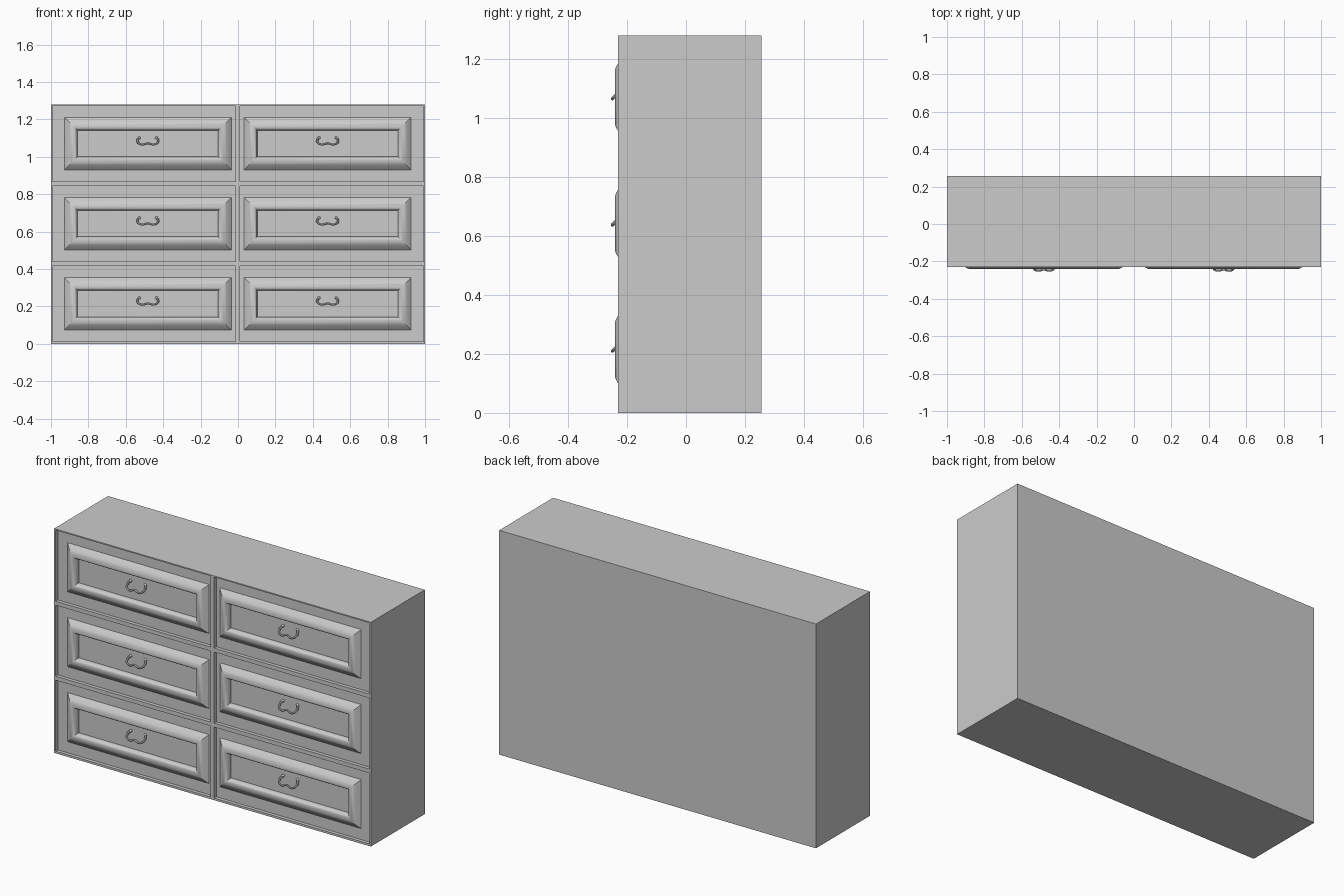
import bpy, bmesh
from mathutils import Vector

if "Cube" in bpy.data.objects:
    bpy.data.objects.remove(bpy.data.objects["Cube"], do_unlink=True)

grey = bpy.data.materials.new("light_grey")
grey.use_nodes = True
colour = (0.6, 0.6, 0.6, 1)
grey.diffuse_color = colour
grey.node_tree.nodes["Principled BSDF"].inputs["Base Color"].default_value = colour

FRONT, BACK, FLOOR, TOP = -0.23, 0.256, -0.21, 1.28
PITCH = 0.428
POCKETS_X = [(-0.991, -0.013), (0.011, 0.991)]
POCKETS_Z = [(0.012 + PITCH * r, 0.417 + PITCH * r) for r in range(3)]
CENTRES_X = [-0.482, 0.479]


def finish(bm, name):
    bmesh.ops.recalc_face_normals(bm, faces=bm.faces)
    mesh = bpy.data.meshes.new(name)
    bm.to_mesh(mesh)
    bm.free()
    mesh.materials.append(grey)
    obj = bpy.data.objects.new(name, mesh)
    bpy.context.collection.objects.link(obj)
    return obj


def smooth(obj):
    bpy.ops.object.select_all(action='DESELECT')
    obj.select_set(True)
    bpy.context.view_layer.objects.active = obj
    bpy.ops.object.shade_smooth_by_angle(angle=0.6)


# Cabinet: a box whose front is cut into a grid, with the drawer bays pushed in
def make_cabinet():
    bm = bmesh.new()
    bmesh.ops.create_cube(bm, size=1)
    bmesh.ops.scale(bm, vec=(2, BACK - FRONT, TOP), verts=bm.verts)
    bmesh.ops.translate(bm, vec=(0, (BACK + FRONT) / 2, TOP / 2), verts=bm.verts)
    for axis, spans in ((0, POCKETS_X), (2, POCKETS_Z)):
        for cut in (c for span in spans for c in span):
            point, normal = Vector(), Vector()
            point[axis], normal[axis] = cut, 1
            bmesh.ops.bisect_plane(bm, geom=bm.verts[:] + bm.edges[:] + bm.faces[:],
                                   plane_co=point, plane_no=normal)

    def in_bay(face):
        c = face.calc_center_median()
        return (face.normal.y < -0.9 and any(a < c.x < b for a, b in POCKETS_X)
                and any(a < c.z < b for a, b in POCKETS_Z))

    bm.normal_update()
    bays = [f for f in bm.faces if in_bay(f)]
    result = bmesh.ops.extrude_discrete_faces(bm, faces=bays)
    for face in result["faces"]:
        bmesh.ops.translate(bm, vec=(0, FLOOR - FRONT, 0), verts=face.verts)
    bmesh.ops.dissolve_limit(bm, angle_limit=0.01, verts=bm.verts, edges=bm.edges)
    finish(bm, "cabinet")


# Raised moulding: a rounded profile swept round a mitred rectangle
PROFILE = [(0, FLOOR), (0.012, -0.221), (0.026, -0.231), (0.038, -0.238),
           (0.049, -0.241), (0.058, -0.239), (0.065, -0.232), (0.069, -0.222), (0.07, FLOOR)]


def make_moulding(cx, cz, name):
    bm = bmesh.new()
    rings = []
    for inset, y in PROFILE:
        w, h = 0.446 - inset, 0.14 - inset
        rings.append([bm.verts.new((cx + sx * w, y, cz + sz * h))
                      for sx, sz in ((-1, -1), (1, -1), (1, 1), (-1, 1))])
    for a, b in zip(rings, rings[1:]):
        for i in range(4):
            j = (i + 1) % 4
            bm.faces.new((a[i], a[j], b[j], b[i]))
    bm.normal_update()
    smooth(finish(bm, name))


# Pull: a wavy tube leaning forward and down, with a small knob at each end
HALF_PATH = [(0.047, 0), (0.055, 0.012), (0.052, 0.026), (0.04, 0.034), (0.022, 0.035)]


def make_handle(cx, cz, name):
    path = HALF_PATH + [(0, 0.029)] + [(-x, t) for x, t in reversed(HALF_PATH)]
    curve = bpy.data.curves.new(name, 'CURVE')
    curve.dimensions = '3D'
    curve.bevel_depth = 0.006
    curve.bevel_resolution = 2
    curve.use_fill_caps = True
    spline = curve.splines.new('BEZIER')
    spline.bezier_points.add(len(path) - 1)
    for p, (x, t) in zip(spline.bezier_points, path):
        p.co = (cx + x, -0.214 - t, cz - t)
        p.handle_left_type = p.handle_right_type = 'AUTO'
    spline.resolution_u = 4
    temp = bpy.data.objects.new(name + "_path", curve)
    bpy.context.collection.objects.link(temp)
    bpy.context.view_layer.update()
    tube = temp.evaluated_get(bpy.context.evaluated_depsgraph_get()).to_mesh()
    bm = bmesh.new()
    bm.from_mesh(tube)
    bpy.data.objects.remove(temp, do_unlink=True)
    for side in (-1, 1):
        knob = bmesh.ops.create_uvsphere(bm, u_segments=10, v_segments=6, radius=0.008)
        bmesh.ops.translate(bm, vec=(cx + side * 0.046, -0.213, cz), verts=knob["verts"])
    smooth(finish(bm, name))


make_cabinet()
for row, level in enumerate(("bottom", "middle", "top")):
    for cx, side in zip(CENTRES_X, ("right", "left")):
        make_moulding(cx, 0.215 + PITCH * row, f"{level}_{side}_drawer_moulding")
        make_handle(cx, 0.246 + PITCH * row, f"{level}_{side}_drawer_handle")
